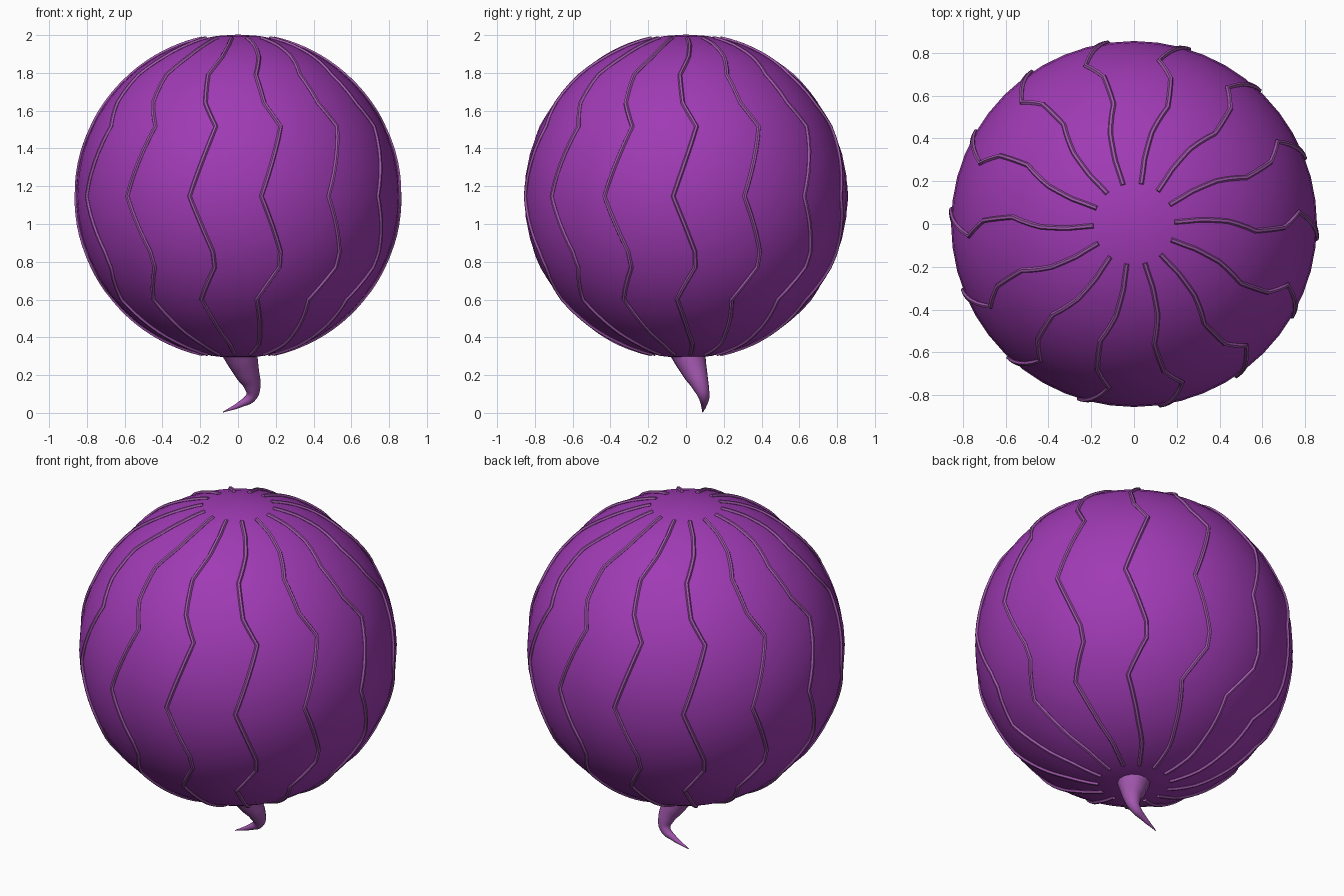
import bpy, bmesh, math
from mathutils import Vector

if "Cube" in bpy.data.objects:
    bpy.data.objects.remove(bpy.data.objects["Cube"])

CENTRE_Z, RADIUS, VEINS = 1.147, 0.856, 14


def material(name, rgb):
    m = bpy.data.materials.new(name)
    m.diffuse_color = (*rgb, 1)
    m.use_nodes = True
    m.node_tree.nodes["Principled BSDF"].inputs["Base Color"].default_value = m.diffuse_color
    return m


skin = material("deep purple", (0.35, 0.043, 0.46))
pale = material("dusty purple", (0.36, 0.095, 0.42))


def finish(obj, mat):
    obj.data.materials.clear()
    obj.data.materials.append(mat)
    bpy.ops.object.select_all(action='DESELECT')
    obj.select_set(True)
    bpy.context.view_layer.objects.active = obj
    if obj.type == 'CURVE':
        bpy.ops.object.convert(target='MESH')
    bpy.ops.object.shade_smooth_by_angle(angle=math.radians(50))


def new_curve(name, depth, resolution):
    c = bpy.data.curves.new(name, 'CURVE')
    c.dimensions = '3D'
    c.bevel_depth = depth
    c.bevel_resolution = resolution
    c.use_fill_caps = True
    obj = bpy.data.objects.new(name, c)
    bpy.context.collection.objects.link(obj)
    return obj


# Round bulb
bpy.ops.mesh.primitive_uv_sphere_add(segments=48, ring_count=24, radius=RADIUS,
                                     location=(0, 0, CENTRE_Z))
bulb = bpy.context.object
bulb.name = "bulb"
finish(bulb, skin)

# Zigzag veins: (polar angle from the top, swing around the axis), in degrees
profile = [(12.8, 15.5), (21, 16.5), (30.5, 14.7), (41.5, 9.6), (55, 11.5),
           (64.5, 17), (78, 12.4), (90, 8.3), (100, 12.3), (110, 16.2),
           (116, 16.5), (129.5, 8.7), (139, 11.7), (147, 14.2), (156, 18.4),
           (167, 20)]


def on_bulb(polar, around):
    p, a = math.radians(polar), math.radians(around - 90)
    r = RADIUS + 0.001
    return Vector((r * math.sin(p) * math.cos(a), r * math.sin(p) * math.sin(a),
                   CENTRE_Z + r * math.cos(p)))


veins = new_curve("veins", 0.0115, 1)
for k in range(VEINS):
    turn = k * 360 / VEINS
    path = []
    for (p0, a0), (p1, a1) in zip(profile, profile[1:]):
        path += [on_bulb(p0 + (p1 - p0) * t / 3, a0 + (a1 - a0) * t / 3 + turn)
                 for t in range(3)]
    path.append(on_bulb(profile[-1][0], profile[-1][1] + turn))
    spline = veins.data.splines.new('POLY')
    spline.points.add(len(path) - 1)
    for point, co in zip(spline.points, path):
        point.co = (*co, 1)
finish(veins, pale)

# Tapered, hooked root: x, y, z, radius
root_path = [(0.0, 0.0, 0.36, 0.105), (0.02, 0.02, 0.295, 0.088),
             (0.047, 0.047, 0.22, 0.068), (0.075, 0.077, 0.145, 0.046),
             (0.071, 0.094, 0.088, 0.030), (0.015, 0.095, 0.047, 0.017),
             (-0.08, 0.088, 0.004, 0.002)]
root = new_curve("root", 1.0, 4)
spline = root.data.splines.new('BEZIER')
spline.resolution_u = 5
spline.bezier_points.add(len(root_path) - 1)
for point, (x, y, z, r) in zip(spline.bezier_points, root_path):
    point.co = (x, y, z)
    point.radius = r
    point.handle_left_type = point.handle_right_type = 'AUTO'
finish(root, pale)
